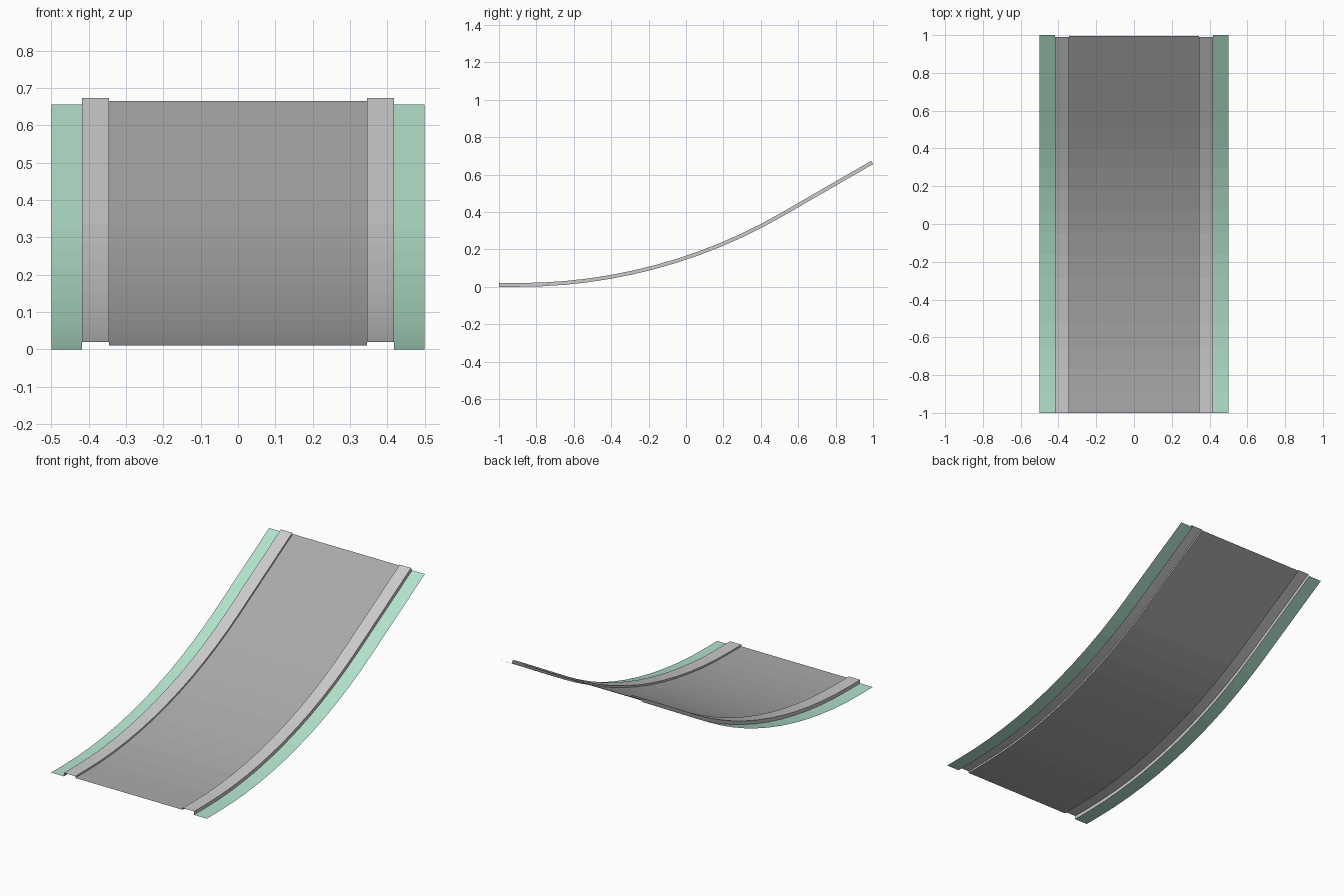
import bpy
from math import sin, cos, radians, tan

if "Cube" in bpy.data.objects:
    bpy.data.objects.remove(bpy.data.objects["Cube"])

# Ramp path: short flat run, 30 degree arc, straight climb -> (y, z, slope)
START, RADIUS, SLOPE, STEPS = -0.89, 2.815, radians(30), 12
path = [(-1.0, 0.0, 0.0)]
for i in range(STEPS + 1):
    a = SLOPE * i / STEPS
    path.append((START + RADIUS * sin(a), RADIUS * (1 - cos(a)), a))
y, z, _ = path[-1]
path.append((1.0, z + (1 - y) * tan(SLOPE), SLOPE))


def material(name, rgb):
    mat = bpy.data.materials.new(name)
    mat.diffuse_color = (*rgb, 1)
    mat.use_nodes = True
    mat.node_tree.nodes["Principled BSDF"].inputs["Base Color"].default_value = mat.diffuse_color
    return mat


def sweep(name, profile, mat=None, mirror=False):
    """Sweep an open profile of (x, height above path) along the ramp."""
    n = len(profile)
    verts = [(x, y - h * sin(a), z + h * cos(a))
             for y, z, a in path for x, h in profile]
    faces = [(i * n + j, i * n + j + 1, (i + 1) * n + j + 1, (i + 1) * n + j)
             for i in range(len(path) - 1) for j in range(n - 1)]
    mesh = bpy.data.meshes.new(name)
    mesh.from_pydata(verts, [], faces)
    obj = bpy.data.objects.new(name, mesh)
    bpy.context.collection.objects.link(obj)
    if mat:
        mesh.materials.append(mat)
    if mirror:
        obj.modifiers.new("mirror", 'MIRROR').use_axis[0] = True
    return obj


asphalt = material("asphalt", (0.4, 0.4, 0.4))
grass = material("grass", (0.45, 0.77, 0.60))

# Road surface
sweep("road", [(-0.345, 0.01), (0.345, 0.01)], asphalt)
# Raised kerbs with inner and outer walls
sweep("kerbs", [(0.345, 0.01), (0.345, 0.02), (0.418, 0.02), (0.418, 0.0)], mirror=True)
# Grass verges
sweep("verges", [(0.418, 0.0), (0.5, 0.0)], grass, mirror=True)
